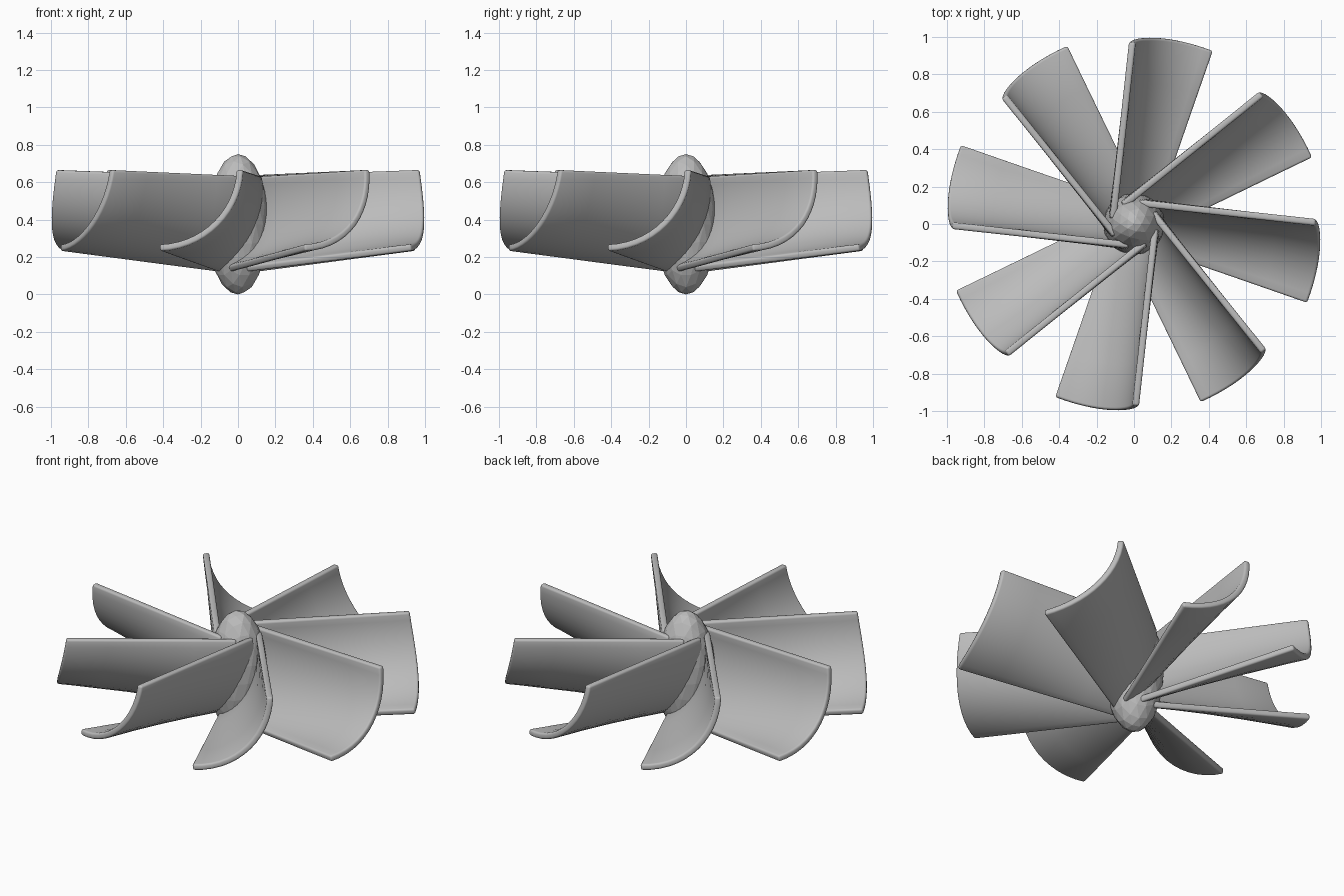
import bpy
import bmesh
import math
from mathutils import Matrix, Vector
from mathutils.geometry import interpolate_bezier

BLADES = 8
STEPS = 14

if "Cube" in bpy.data.objects:
    bpy.data.objects.remove(bpy.data.objects["Cube"])

# One plain grey for the whole impeller
grey = bpy.data.materials.new("plain_grey")
grey.use_nodes = True
grey.diffuse_color = (0.5, 0.5, 0.5, 1)
grey.node_tree.nodes["Principled BSDF"].inputs["Base Color"].default_value = grey.diffuse_color


def make_object(name, bm):
    mesh = bpy.data.meshes.new(name)
    bm.to_mesh(mesh)
    bm.free()
    mesh.materials.append(grey)
    obj = bpy.data.objects.new(name, mesh)
    bpy.context.collection.objects.link(obj)
    return obj


def curve(*points):
    return interpolate_bezier(*[Vector(p) for p in points], STEPS + 1)


# Hub: faceted egg-shaped body
bm = bmesh.new()
bmesh.ops.create_icosphere(bm, subdivisions=3, radius=1)
bmesh.ops.scale(bm, vec=(0.165, 0.165, 0.375), verts=bm.verts)
bmesh.ops.translate(bm, vec=(0, 0, 0.375), verts=bm.verts)
make_object("hub", bm)

# Blade: ruled scoop between a root curve inside the hub and a wider tip curve
root = curve((0.11, -0.03, 0.63), (0.15, -0.03, 0.42), (0.05, -0.03, 0.2), (-0.1, -0.01, 0.13))
tip = curve((0.01, -0.97, 0.665), (0, -1.0, 0.45), (-0.17, -1.02, 0.26), (-0.42, -0.925, 0.25))
bm = bmesh.new()
rows = [[bm.verts.new(r.lerp(t, k / 4)) for k in range(5)] for r, t in zip(root, tip)]
for a, b in zip(rows, rows[1:]):
    for k in range(4):
        bm.faces.new((a[k], a[k + 1], b[k + 1], b[k]))
blade = make_object("blade_1", bm)

solid = blade.modifiers.new("thickness", 'SOLIDIFY')
solid.thickness = 0.036
solid.offset = 0
solid.use_even_offset = True
bevel = blade.modifiers.new("rounded_rim", 'BEVEL')
bevel.width = 0.012
bevel.segments = 3
bevel.limit_method = 'ANGLE'
bevel.angle_limit = math.radians(50)

bpy.ops.object.select_all(action='DESELECT')
blade.select_set(True)
bpy.context.view_layer.objects.active = blade
bpy.ops.object.convert(target='MESH')
bpy.ops.object.shade_smooth_by_angle(angle=math.radians(35))

# Remaining blades around the axis
for i in range(1, BLADES):
    copy = blade.copy()
    copy.name = f"blade_{i + 1}"
    copy.matrix_world = Matrix.Rotation(i * math.tau / BLADES, 4, 'Z')
    bpy.context.collection.objects.link(copy)
